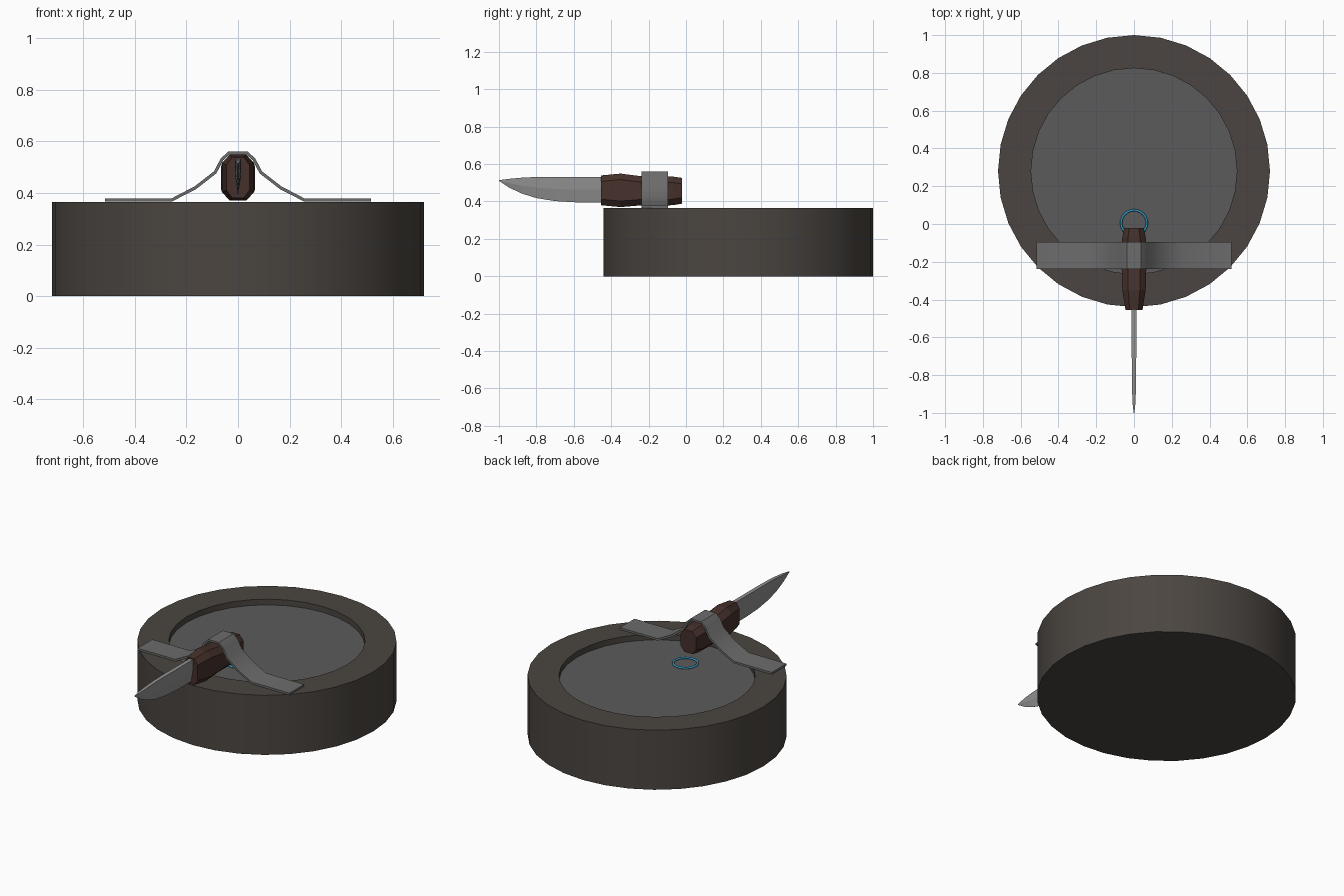
import bpy, bmesh, math
from mathutils import Vector

if "Cube" in bpy.data.objects:
    bpy.data.objects.remove(bpy.data.objects["Cube"])

CENTRE_Y = 0.28
SIDES = 32


def material(name, rgb):
    m = bpy.data.materials.new(name)
    m.diffuse_color = (*rgb, 1)
    m.use_nodes = True
    m.node_tree.nodes["Principled BSDF"].inputs["Base Color"].default_value = m.diffuse_color
    return m


def finish(name, bm, mat, smooth=None):
    bmesh.ops.recalc_face_normals(bm, faces=bm.faces)
    me = bpy.data.meshes.new(name)
    bm.to_mesh(me)
    bm.free()
    ob = bpy.data.objects.new(name, me)
    bpy.context.collection.objects.link(ob)
    me.materials.append(mat)
    if smooth:
        bpy.ops.object.select_all(action='DESELECT')
        ob.select_set(True)
        bpy.context.view_layer.objects.active = ob
        bpy.ops.object.shade_smooth_by_angle(angle=math.radians(smooth))
    return ob


def loft(bm, rings, caps=True, closed=False):
    """Join rings of points with quads."""
    vs = [[bm.verts.new(p) for p in r] for r in rings]
    n = len(vs[0])
    pairs = list(zip(vs, vs[1:])) + ([(vs[-1], vs[0])] if closed else [])
    for a, b in pairs:
        for i in range(n):
            j = (i + 1) % n
            bm.faces.new((a[i], a[j], b[j], b[i]))
    if caps and not closed:
        bm.faces.new(vs[0])
        bm.faces.new(vs[-1])


def circle(r, z, cy, n=SIDES):
    return [(r * math.cos(2 * math.pi * i / n),
             cy + r * math.sin(2 * math.pi * i / n), z) for i in range(n)]


stone = material("dark_stone", (0.07, 0.06, 0.052))
plate = material("plate_grey", (0.105, 0.105, 0.105))
steel = material("steel", (0.15, 0.15, 0.15))
blade_mat = material("blade_steel", (0.28, 0.28, 0.28))
wood = material("dark_wood", (0.06, 0.03, 0.024))
blue = material("blue", (0.03, 0.35, 0.6))

# Round base with raised rim and recess
bm = bmesh.new()
loft(bm, [circle(r, z, CENTRE_Y) for r, z in
          [(0.72, 0), (0.72, 0.365), (0.545, 0.365), (0.545, 0.325)]])
finish("base", bm, stone, 30)

# Recessed floor plate
bm = bmesh.new()
loft(bm, [circle(0.545, z, CENTRE_Y) for z in (0.32, 0.33)])
finish("recess_plate", bm, plate)

# Small blue ring lying on the plate
bm = bmesh.new()
loft(bm, [circle(0.068 + 0.006 * math.cos(a), 0.337 + 0.006 * math.sin(a), 0.005)
          for a in (2 * math.pi * k / 8 for k in range(8))], closed=True)
finish("ring", bm, blue, 60)

# Strap: bent strip mirrored over the handle
half = [(0.035, 0.555), (0.062, 0.53), (0.088, 0.48), (0.165, 0.42),
        (0.258, 0.372), (0.515, 0.372)]
path = [Vector((-x, z)) for x, z in reversed(half)] + [Vector(p) for p in half]
rings = []
for i, p in enumerate(path):
    d = (path[min(i + 1, len(path) - 1)] - path[max(i - 1, 0)]).normalized()
    n = Vector((-d.y, d.x)) * 0.006
    a, b = p + n, p - n
    rings.append([(a.x, -0.237, a.y), (a.x, -0.095, a.y),
                  (b.x, -0.095, b.y), (b.x, -0.237, b.y)])
bm = bmesh.new()
loft(bm, rings)
finish("strap", bm, steel, 30)

# Handle: octagonal sections along y (y, half width, bottom, top)
sections = [(-0.455, 0.045, 0.38, 0.539), (-0.35, 0.062, 0.37, 0.549),
            (-0.24, 0.065, 0.379, 0.535), (-0.12, 0.065, 0.379, 0.535),
            (-0.07, 0.062, 0.38, 0.533), (-0.022, 0.052, 0.388, 0.526)]
rings = []
for y, w, lo, hi in sections:
    u, c = w * 0.5, 0.032
    rings.append([(u, y, lo), (w, y, lo + c), (w, y, hi - c), (u, y, hi),
                  (-u, y, hi), (-w, y, hi - c), (-w, y, lo + c), (-u, y, lo)])
bm = bmesh.new()
loft(bm, rings)
finish("handle", bm, wood)

# Blade: wedge sections (y, half thickness, cutting edge, spine)
sections = [(-0.44, 0.012, 0.395, 0.532), (-0.58, 0.012, 0.395, 0.532),
            (-0.70, 0.012, 0.402, 0.532), (-0.80, 0.011, 0.418, 0.531),
            (-0.88, 0.010, 0.443, 0.527), (-0.945, 0.008, 0.474, 0.521),
            (-1.0, 0.002, 0.510, 0.514)]
rings = []
for y, t, lo, hi in sections:
    mid = lo + (hi - lo) * 0.5
    rings.append([(0.001, y, lo), (t, y, mid), (t, y, hi),
                  (-t, y, hi), (-t, y, mid), (-0.001, y, lo)])
bm = bmesh.new()
loft(bm, rings)
finish("blade", bm, blade_mat)
